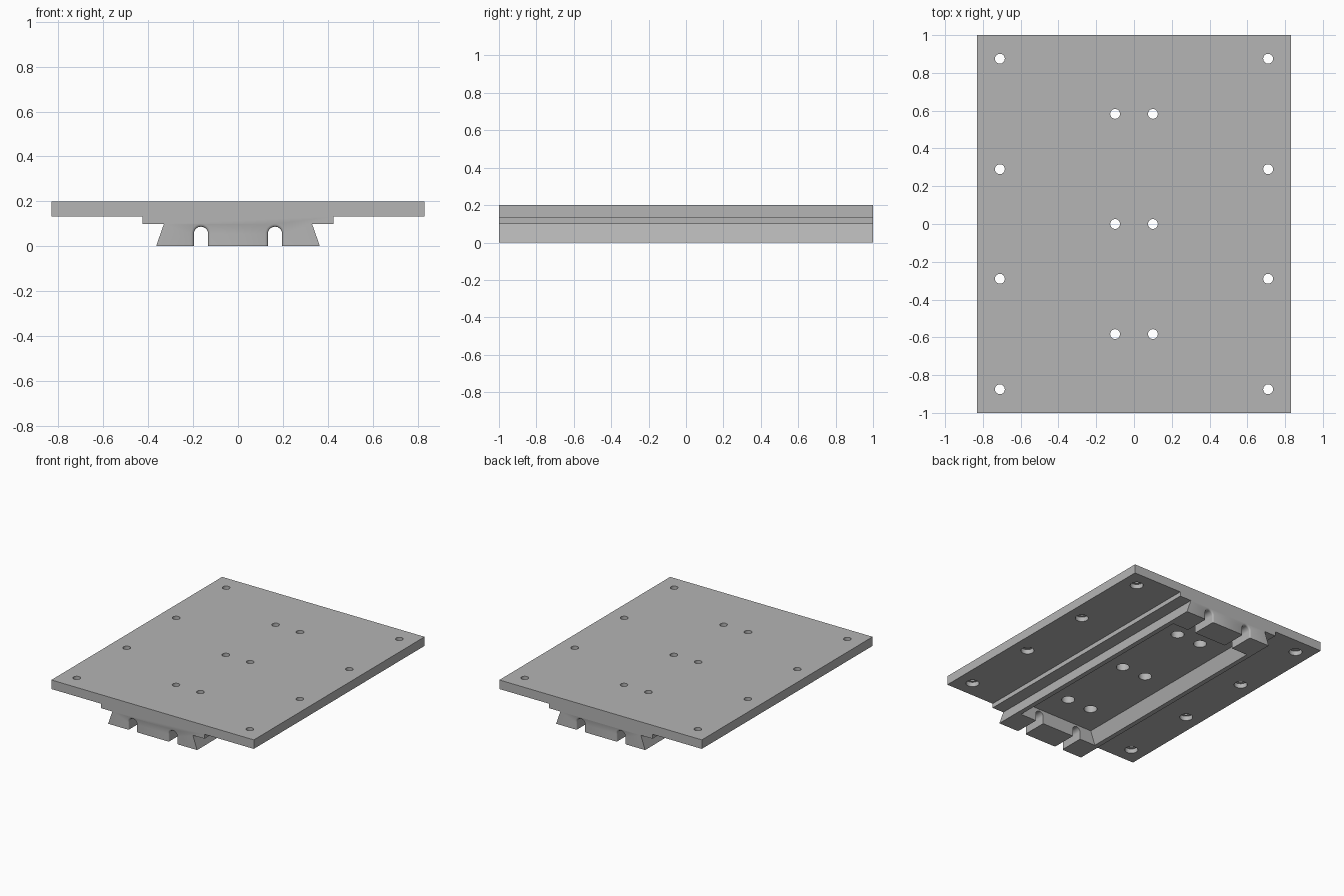
import bpy, bmesh, math

if "Cube" in bpy.data.objects:
    bpy.data.objects.remove(bpy.data.objects["Cube"], do_unlink=True)

grey = bpy.data.materials.new("machined_grey")
grey.use_nodes = True
colour = (0.46, 0.46, 0.46, 1)
grey.diffuse_color = colour
grey.node_tree.nodes["Principled BSDF"].inputs["Base Color"].default_value = colour


def loft(name, rings):
    """Skin a list of equal-length closed rings and cap both ends."""
    bm = bmesh.new()
    loops = [[bm.verts.new(p) for p in ring] for ring in rings]
    for a, b in zip(loops, loops[1:]):
        for i in range(len(a)):
            j = (i + 1) % len(a)
            bm.faces.new((a[i], a[j], b[j], b[i]))
    bm.faces.new(loops[0])
    bm.faces.new(loops[-1])
    bmesh.ops.recalc_face_normals(bm, faces=bm.faces)
    mesh = bpy.data.meshes.new(name)
    bm.to_mesh(mesh)
    bm.free()
    mesh.materials.append(grey)
    obj = bpy.data.objects.new(name, mesh)
    bpy.context.collection.objects.link(obj)
    return obj


def prism(name, half, length):
    """Mirror a half profile (x, z) and extrude it along y."""
    profile = half + [(-x, z) for x, z in reversed(half)]
    return loft(name, [[(x, y, z) for x, z in profile] for y in (-length, length)])


def cut(body, cutter):
    mod = body.modifiers.new("cut", "BOOLEAN")
    mod.operation = "DIFFERENCE"
    mod.solver = "EXACT"
    mod.object = cutter
    cutter.hide_render = True
    bpy.context.view_layer.objects.active = body
    bpy.ops.object.modifier_apply(modifier=mod.name)
    bpy.data.objects.remove(cutter, do_unlink=True)


# Table plate with stepped dovetail rail below
body = prism("dovetail_plate", [(0.365, 0), (0.33, 0.1), (0.425, 0.1),
                                (0.425, 0.133), (0.83, 0.133), (0.83, 0.2)], 1.0)

# Hollow between the end blocks of the rail
cut(body, prism("pocket_cutter", [(0.333, -0.01), (0.293, 0.1)], 0.81))


# Arched slots with rounded mouths at both ends
def arch(cx, y, r):
    pts = [(cx + r, y, -0.05)]
    for i in range(17):
        a = math.pi * i / 16
        pts.append((cx + r * math.cos(a), y, 0.055 + r * math.sin(a)))
    return pts + [(cx - r, y, -0.05)]


fillet = 0.012
steps = [fillet * i / 5 for i in range(6)]
mouth = [(1.02, 0.032 + fillet)]
for t in steps:
    grow = fillet - math.sqrt(fillet ** 2 - (fillet - t) ** 2)
    mouth.append((1 - t, 0.032 + grow))
stations = [(-y, r) for y, r in mouth] + mouth[::-1]
for cx in (-0.165, 0.165):
    cut(body, loft("slot_cutter", [arch(cx, y, r) for y, r in stations]))


# Counterbored screw holes, wide part opening downwards
def screw_hole(x, y):
    levels = [(0.05, 0.045), (0.167, 0.045), (0.167, 0.026), (0.25, 0.026)]
    angles = [math.tau * i / 32 for i in range(32)]
    cut(body, loft("hole_cutter", [[(x + r * math.cos(a), y + r * math.sin(a), z)
                                    for a in angles] for z, r in levels]))


for side in (-1, 1):
    for y in (-0.875, -0.29, 0.29, 0.875):
        screw_hole(side * 0.71, y)
    for y in (-0.583, 0, 0.583):
        screw_hole(side * 0.1, y)

# Smooth bores, crisp edges
bpy.ops.object.select_all(action="DESELECT")
body.select_set(True)
bpy.context.view_layer.objects.active = body
bpy.ops.object.shade_smooth_by_angle(angle=math.radians(30))
